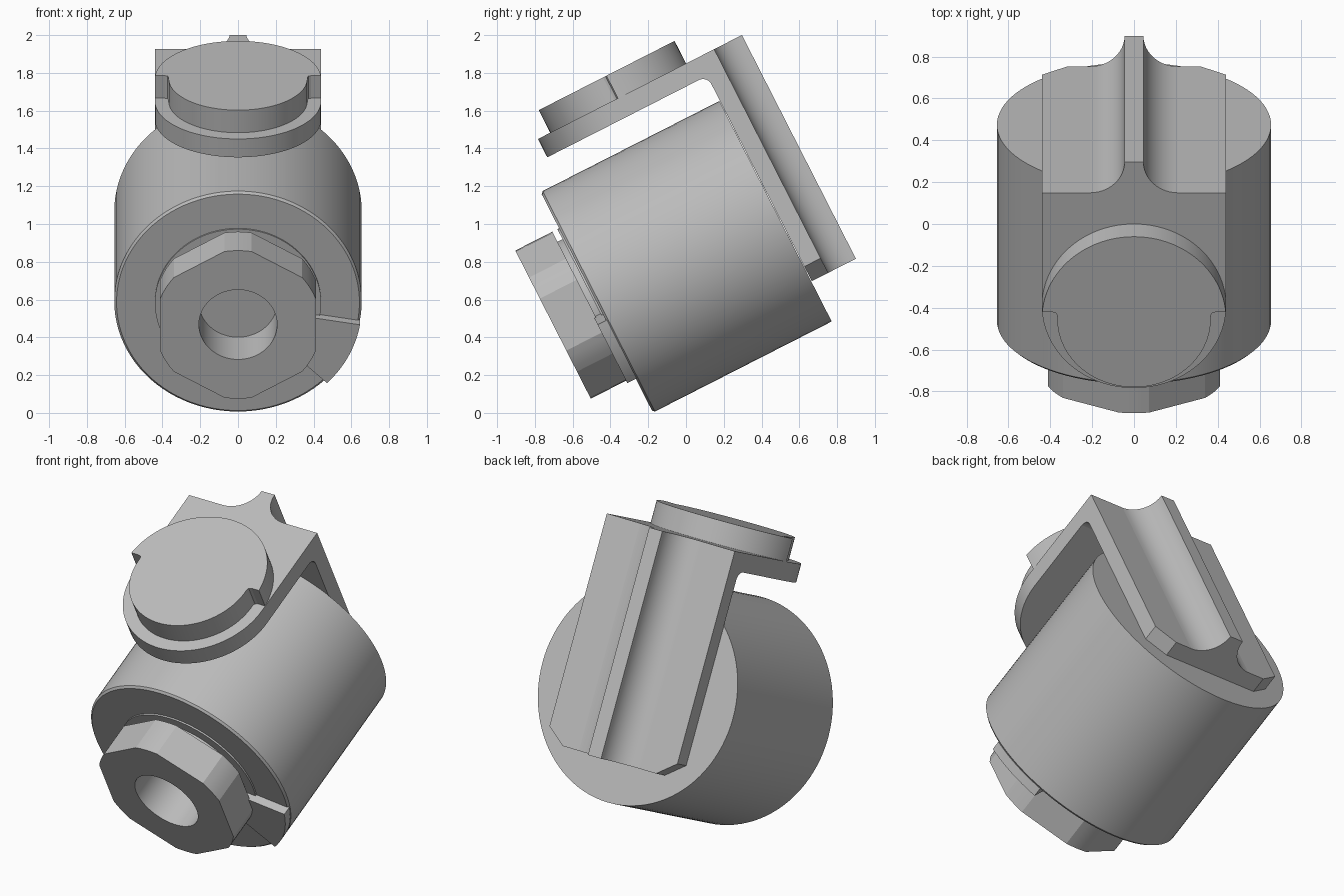
import bpy
import bmesh
from math import sin, cos, radians, asin, acos, degrees
from mathutils import Matrix

if "Cube" in bpy.data.objects:
    bpy.data.objects.remove(bpy.data.objects["Cube"], do_unlink=True)

grey = bpy.data.materials.new("plain_grey")
grey.use_nodes = True
grey.diffuse_color = (0.5, 0.5, 0.5, 1)
grey.node_tree.nodes["Principled BSDF"].inputs["Base Color"].default_value = (0.5, 0.5, 0.5, 1)

# The whole assembly is tilted: local y runs along the drum, local z across it
TILT = Matrix.Translation((0, 0, 0.826)) @ Matrix.Rotation(radians(27), 4, 'X')


def finish(name, bm):
    bmesh.ops.remove_doubles(bm, verts=bm.verts, dist=0.0001)
    bmesh.ops.recalc_face_normals(bm, faces=bm.faces)
    bm.transform(TILT)
    mesh = bpy.data.meshes.new(name)
    bm.to_mesh(mesh)
    bm.free()
    mesh.materials.append(grey)
    ob = bpy.data.objects.new(name, mesh)
    bpy.context.collection.objects.link(ob)
    bpy.ops.object.select_all(action='DESELECT')
    ob.select_set(True)
    bpy.context.view_layer.objects.active = ob
    bpy.ops.object.shade_smooth_by_angle(angle=radians(15))


def arc(radius, start, end, steps, cx=0, cy=0):
    angles = [radians(start + (end - start) * i / steps) for i in range(steps + 1)]
    return [(cx + radius * cos(a), cy + radius * sin(a)) for a in angles]


def prism(name, outline, axis, low, high):
    """Extrude an outline along one local axis."""
    place = {'x': lambda p, d: (d, p[0], p[1]),
             'y': lambda p, d: (p[0], d, p[1]),
             'z': lambda p, d: (p[0], p[1], d)}[axis]
    bm = bmesh.new()
    a = [bm.verts.new(place(p, low)) for p in outline]
    b = [bm.verts.new(place(p, high)) for p in outline]
    bm.faces.new(a)
    bm.faces.new(b)
    for i in range(len(a)):
        bm.faces.new((a[i - 1], a[i], b[i], b[i - 1]))
    finish(name, bm)


def stack(name, loops, closed=False):
    """Skin matching loops, each given as (points, depth along the drum)."""
    bm = bmesh.new()
    rings = [[bm.verts.new((x, d, z)) for x, z in pts] for pts, d in loops]
    pairs = list(zip(rings, rings[1:]))
    if closed:
        pairs.append((rings[-1], rings[0]))
    else:
        bm.faces.new(rings[0])
        bm.faces.new(rings[-1])
    for a, b in pairs:
        for i in range(len(a)):
            bm.faces.new((a[i - 1], a[i], b[i], b[i - 1]))
    finish(name, bm)


def circle(radius):
    return arc(radius, 0, 360, 96)[:-1]


# Drum with a stepped neck and a slim rim chamfer
drum_profile = [(0.207, -0.53), (0.207, -0.57), (0.38, -0.57), (0.38, -0.54),
                (0.44, -0.54), (0.44, -0.53), (0.643, -0.53), (0.655, -0.518),
                (0.655, 0.532)]
stack("drum", [(circle(r), d) for r, d in drum_profile])

# Hex nut with rounded-off corners and a bore
FLAT, CORNER = 0.412, 0.44
half = degrees(acos(FLAT / CORNER))
nut = []
for k in range(6):
    nut += arc(CORNER, 60 * k + half, 60 * k + 60 - half, 4)
bore = [(x * 0.207 / (x * x + z * z) ** 0.5, z * 0.207 / (x * x + z * z) ** 0.5)
        for x, z in nut]


def fine(points):
    """Subdivide the loop by angle so that the bore is round."""
    out = []
    for i, (x, z) in enumerate(points):
        nx, nz = points[(i + 1) % len(points)]
        steps = 8 if i % 5 == 4 else 1
        out += [(x + (nx - x) * t / steps, z + (nz - z) * t / steps) for t in range(steps)]
    return out


nut = fine(nut)
bore = [(x * 0.207 / (x * x + z * z) ** 0.5, z * 0.207 / (x * x + z * z) ** 0.5)
        for x, z in nut]
stack("hex_nut", [(nut, -0.79), (nut, -0.57), (bore, -0.57), (bore, -0.79)], closed=True)

# Raised stop on the drum face
stop = arc(0.655, -44, -9.5, 12) + arc(0.38, -9.5, -44, 8)
prism("stop_plate", stop, 'y', -0.58, -0.525)

# Bracket: round-nosed top plate
R, MID, W = 0.44, 0.025, 0.44
nose = arc(R, 180, 360, 48, 0, MID)
prism("bracket_top", nose + [(W, 0.632), (-W, 0.632)], 'z', 0.803, 0.912)

# Bracket: back plate with clipped lower corners
back = [(-W, 0.803), (-W, -0.33), (-0.32, -0.417), (0.32, -0.417), (W, -0.33), (W, 0.803)]
prism("bracket_back", back, 'y', 0.535, 0.632)

# Bracket: fillet in the inner corner
inner = arc(0.05, 0, 90, 8, 0.485, 0.753)
prism("bracket_fillet", inner + [(0.485, 0.805), (0.537, 0.805), (0.537, 0.753)], 'x', -W, W)

# Bracket: rear rib flaring into the plate
flare = arc(0.165, 270, 180, 12, 0.21, 0.797)
rib = [(0.21, 0.62)] + flare
prism("bracket_rib", rib + [(-x, y) for x, y in reversed(rib)], 'z', -0.417, 0.912)

# Button: full-width rear half, narrower front half with shoulders
SHOULDER = 0.06
rise = degrees(asin((SHOULDER - MID) / R))
r_front = 0.367
drop = degrees(asin((SHOULDER - 0.02 - MID) / r_front))
button = arc(R, rise, 180 - rise, 48, 0, MID)
button += [(-r_front - 0.02, SHOULDER), (-r_front - 0.005, SHOULDER - 0.006)]
button += arc(r_front, 180 - drop, 360 + drop, 48, 0, MID)
button += [(r_front + 0.005, SHOULDER - 0.006), (r_front + 0.02, SHOULDER)]
prism("button", button, 'z', 0.905, 1.046)
